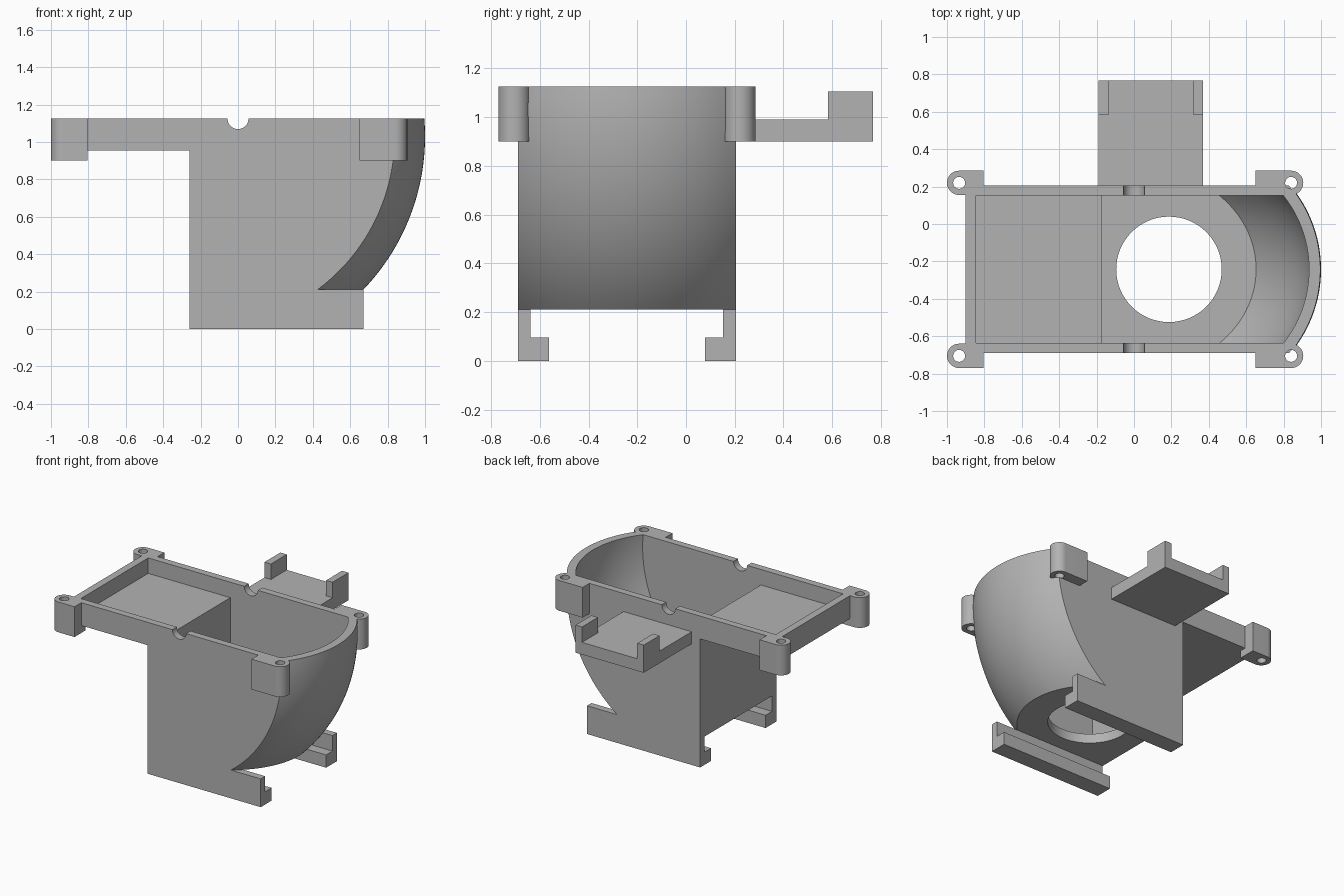
import bpy, bmesh, math

if "Cube" in bpy.data.objects:
    bpy.data.objects.remove(bpy.data.objects["Cube"], do_unlink=True)

YC = -0.2425          # middle plane of the housing
TOP = 1.125           # rim height
HALF = 0.4475         # half width of the housing
WALL = 0.0525
FLOOR = 0.21
LUG_BASE = 0.9

grey = bpy.data.materials.new("grey plastic")
grey.use_nodes = True
COLOUR = (0.45, 0.45, 0.45, 1)
grey.diffuse_color = COLOUR
grey.node_tree.nodes["Principled BSDF"].inputs["Base Color"].default_value = COLOUR


def finish(bm, name):
    bmesh.ops.recalc_face_normals(bm, faces=bm.faces)
    mesh = bpy.data.meshes.new(name)
    bm.to_mesh(mesh)
    bm.free()
    mesh.materials.append(grey)
    obj = bpy.data.objects.new(name, mesh)
    bpy.context.collection.objects.link(obj)
    return obj


def loft(name, sections):
    """Skin a row of matching closed sections and cap both ends."""
    bm = bmesh.new()
    rings = [[bm.verts.new(p) for p in s] for s in sections]
    for a, b in zip(rings, rings[1:]):
        for i in range(len(a)):
            j = (i + 1) % len(a)
            bm.faces.new((a[i], a[j], b[j], b[i]))
    bm.faces.new(rings[0])
    bm.faces.new(rings[-1])
    return finish(bm, name)


def prism_x(name, profile, x0, x1):
    return loft(name, [[(x, y, z) for y, z in profile] for x in (x0, x1)])


def prism_z(name, profile, z0, z1):
    return loft(name, [[(x, y, z) for x, y in profile] for z in (z0, z1)])


def circle(cx, cy, r, n=48):
    return [(cx + r * math.cos(math.tau * i / n), cy + r * math.sin(math.tau * i / n))
            for i in range(n)]


def boolean(target, tool, operation):
    mod = target.modifiers.new("cut", 'BOOLEAN')
    mod.operation, mod.solver, mod.object = operation, 'EXACT', tool
    bpy.context.view_layer.objects.active = target
    bpy.ops.object.modifier_apply(modifier=mod.name)
    bpy.data.objects.remove(tool, do_unlink=True)


def scoop(name, half, inset, end_x, step_z, wall_x, low, high, stations=32, levels=32):
    """Stepped box whose +x end is a bulged arc swept about a y axis."""
    major, tube = 1.183 - inset, 0.697 - inset
    cx, cz = -0.183, 1.03
    sections = []
    for i in range(stations + 1):
        dy = half * (2 * i / stations - 1)
        r = major - tube + math.sqrt(tube ** 2 - dy ** 2)
        pts = [(end_x, high), (end_x, step_z), (wall_x, step_z), (wall_x, low)]
        for k in range(levels + 1):
            z = low + (high - low) * k / levels
            pts.append((cx + math.sqrt(r * r - (z - cz) ** 2), z))
        sections.append([(x, YC + dy, z) for x, z in pts])
    return loft(name, sections)


# Housing shell
housing = scoop("housing", HALF, 0, -0.9, 0.955, -0.26, FLOOR, TOP)

# Screw lugs, rounded at their outer ends
LUGS = [(x, inner, side) for x, inner in ((-0.935, -0.805), (0.84, 0.65)) for side in (-1, 1)]
LUG_R = 0.065
for x, inner, side in LUGS:
    y = YC + side * 0.4625
    out = 1 if x > inner else -1
    outline = [(inner, y - LUG_R)]
    for i in range(25):
        a = math.pi * (i / 24 - 0.5)
        outline.append((x + out * LUG_R * math.cos(a), y + LUG_R * math.sin(a)))
    outline.append((inner, y + LUG_R))
    boolean(housing, prism_z("lug", outline, LUG_BASE, TOP), 'UNION')

# Hollow inside, with shallow tray and deep well
cavity = scoop("cavity", HALF - WALL, 0.06, -0.845, 1.01, -0.17, 0.28, 1.2)
boolean(housing, cavity, 'DIFFERENCE')

# Screw holes, round floor opening and half-round rim notches
for x, inner, side in LUGS:
    hole = prism_z("hole", circle(x, YC + side * 0.4625, 0.032, 24),
                   LUG_BASE - (0.05 if x < 0 else 0), 1.2)
    boolean(housing, hole, 'DIFFERENCE')
boolean(housing, prism_z("opening", circle(0.187, YC, 0.282, 64), 0.1, 0.4), 'DIFFERENCE')
notch = loft("notch", [[(x, y, z) for x, z in circle(0, TOP, 0.056, 32)] for y in (-0.9, 0.4)])
boolean(housing, notch, 'DIFFERENCE')

# L-shaped rails under the housing
for side, name in ((-1, "front_rail"), (1, "back_rail")):
    profile = [(HALF, FLOOR), (HALF, 0), (0.32, 0), (0.32, 0.095),
               (HALF - WALL, 0.095), (HALF - WALL, FLOOR)]
    prism_x(name, [(YC + side * y, z) for y, z in profile], -0.26, 0.67)

# Rear shelf with two upright tabs
back = YC + HALF
prism_x("rear_shelf", [(back, 0.9), (0.768, 0.9), (0.768, 0.99), (back, 0.99)], -0.19, 0.37)
for name, x in (("right_shelf_tab", -0.19), ("left_shelf_tab", 0.317)):
    prism_x(name, [(0.582, 0.99), (0.768, 0.99), (0.768, 1.105), (0.582, 1.105)], x, x + 0.053)

# Smooth curved areas, keep edges crisp
bpy.ops.object.select_all(action='DESELECT')
housing.select_set(True)
bpy.context.view_layer.objects.active = housing
bpy.ops.object.shade_smooth_by_angle(angle=math.radians(30))
